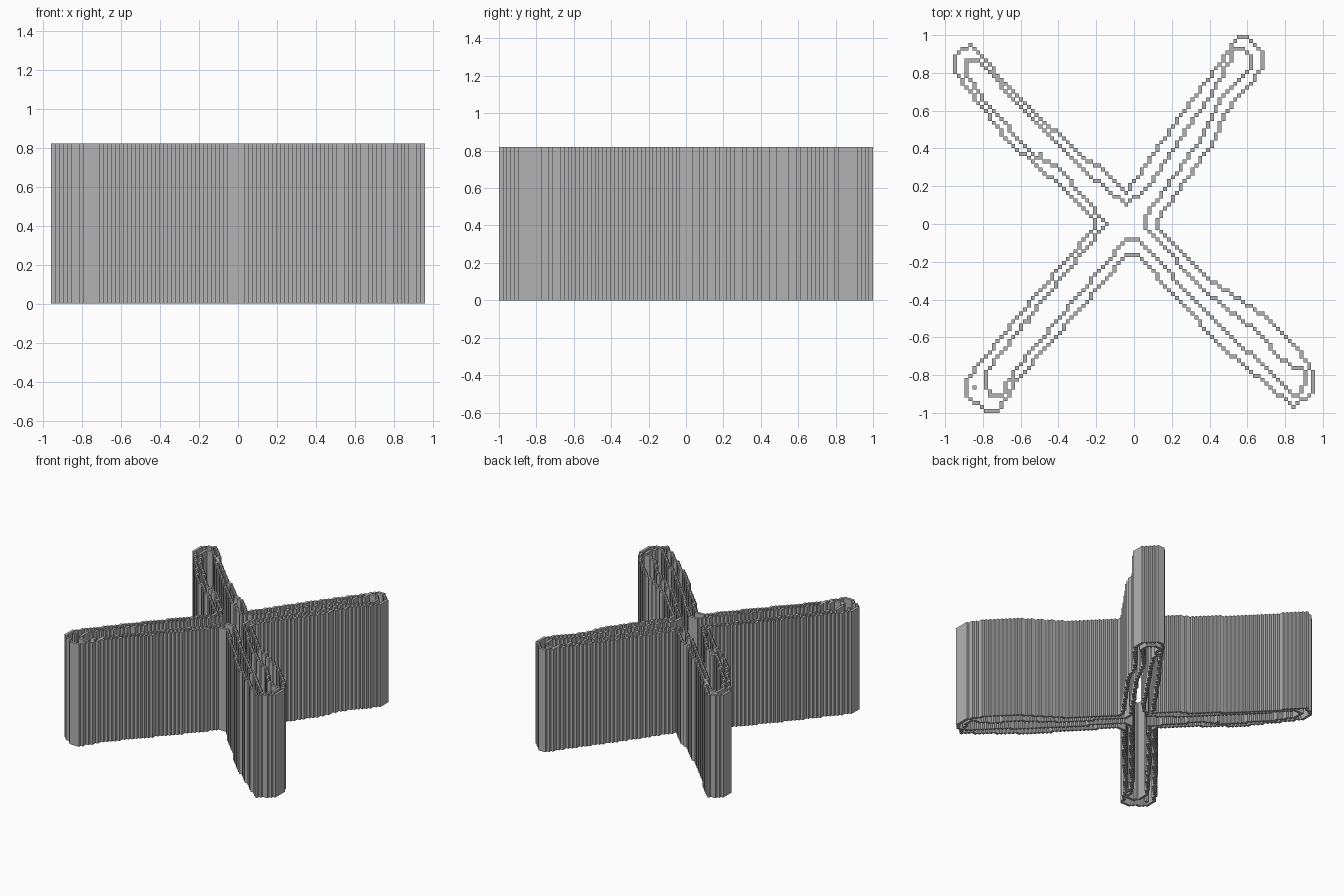
import bpy
import bmesh

CELL = 2 / 97      # width of one square column
HEIGHT = 0.82

default_cube = bpy.data.objects.get("Cube")
if default_cube:
    bpy.data.objects.remove(default_cube, do_unlink=True)

# One plain grey for everything
grey = bpy.data.materials.new("plain grey")
grey.use_nodes = True
grey.diffuse_color = (0.45, 0.45, 0.45, 1)
grey.node_tree.nodes["Principled BSDF"].inputs["Base Color"].default_value = grey.diffuse_color


def trace_loop(corners):
    """Step along a closed outline and return the grid cells it crosses."""
    cells = set()
    for start, end in zip(corners, corners[1:] + corners[:1]):
        run, rise = end[0] - start[0], end[1] - start[1]
        steps = max(abs(run), abs(rise), 1)
        for step in range(steps):
            cells.add((start[0] + round(run * step / steps),
                       start[1] + round(rise * step / steps)))
    return cells


def build_wall(name, cells):
    """Raise every cell into a column, leaving out faces between neighbours."""
    mesh_builder = bmesh.new()
    corner_verts = {}

    def corner(column, row, level):
        key = (column, row, level)
        if key not in corner_verts:
            position = ((column - 0.5) * CELL, (row - 0.5) * CELL, level * HEIGHT)
            corner_verts[key] = mesh_builder.verts.new(position)
        return corner_verts[key]

    for column, row in sorted(cells):
        ring = [(column, row), (column + 1, row),
                (column + 1, row + 1), (column, row + 1)]
        mesh_builder.faces.new([corner(*point, 1) for point in ring])
        mesh_builder.faces.new([corner(*point, 0) for point in reversed(ring)])
        neighbours = [(column, row - 1), (column + 1, row),
                      (column, row + 1), (column - 1, row)]
        for side, neighbour in enumerate(neighbours):
            if neighbour not in cells:
                first, second = ring[side], ring[(side + 1) % len(ring)]
                mesh_builder.faces.new([corner(*first, 0), corner(*second, 0),
                                        corner(*second, 1), corner(*first, 1)])

    mesh = bpy.data.meshes.new(name)
    mesh_builder.to_mesh(mesh)
    mesh_builder.free()
    mesh.materials.append(grey)
    wall = bpy.data.objects.new(name, mesh)
    bpy.context.collection.objects.link(wall)
    return wall


# Outer wall: back left arm, front left arm, front right arm, back right arm
outer_corners = [
    (-2, 8), (10, 25), (21, 40), (27, 48), (29, 48), (33, 44), (33, 40),
    (23, 28), (21, 22), (6, 1), (6, -1),
    (19, -14), (34, -24), (42, -32), (46, -38), (46, -43), (41, -47),
    (22, -31), (1, -8), (-2, -8),
    (-14, -22), (-30, -40), (-35, -48), (-38, -48), (-43, -44), (-43, -40),
    (-25, -18), (-10, -1), (-10, 1),
    (-18, 9), (-32, 21), (-46, 39), (-46, 43), (-42, 46),
    (-29, 32), (-12, 16), (-9, 15),
]

# Inner wall, in the same order
inner_corners = [
    (-2, 5), (4, 10), (14, 25), (21, 35), (26, 45), (28, 45), (30, 43), (30, 40),
    (22, 32), (18, 23), (3, 2), (3, -1),
    (18, -17), (32, -28), (38, -35), (44, -38), (44, -41), (42, -44), (40, -43),
    (19, -23), (1, -4), (-2, -4),
    (-14, -18), (-31, -38), (-34, -44), (-37, -44), (-38, -42), (-38, -38),
    (-23, -19), (-7, 0),
    (-19, 14), (-26, 18), (-37, 30), (-43, 38), (-43, 42), (-40, 42),
    (-27, 28), (-12, 13),
]

# A few loose columns that stand beside the walls
loose_cells = {(-24, 18), (-27, -25), (-41, -42), (-31, -40)}

outer_cells = trace_loop(outer_corners)
inner_cells = trace_loop(inner_corners) - outer_cells
build_wall("outer_wall", outer_cells)
build_wall("inner_wall", inner_cells)
build_wall("loose_columns", loose_cells - outer_cells - inner_cells)
